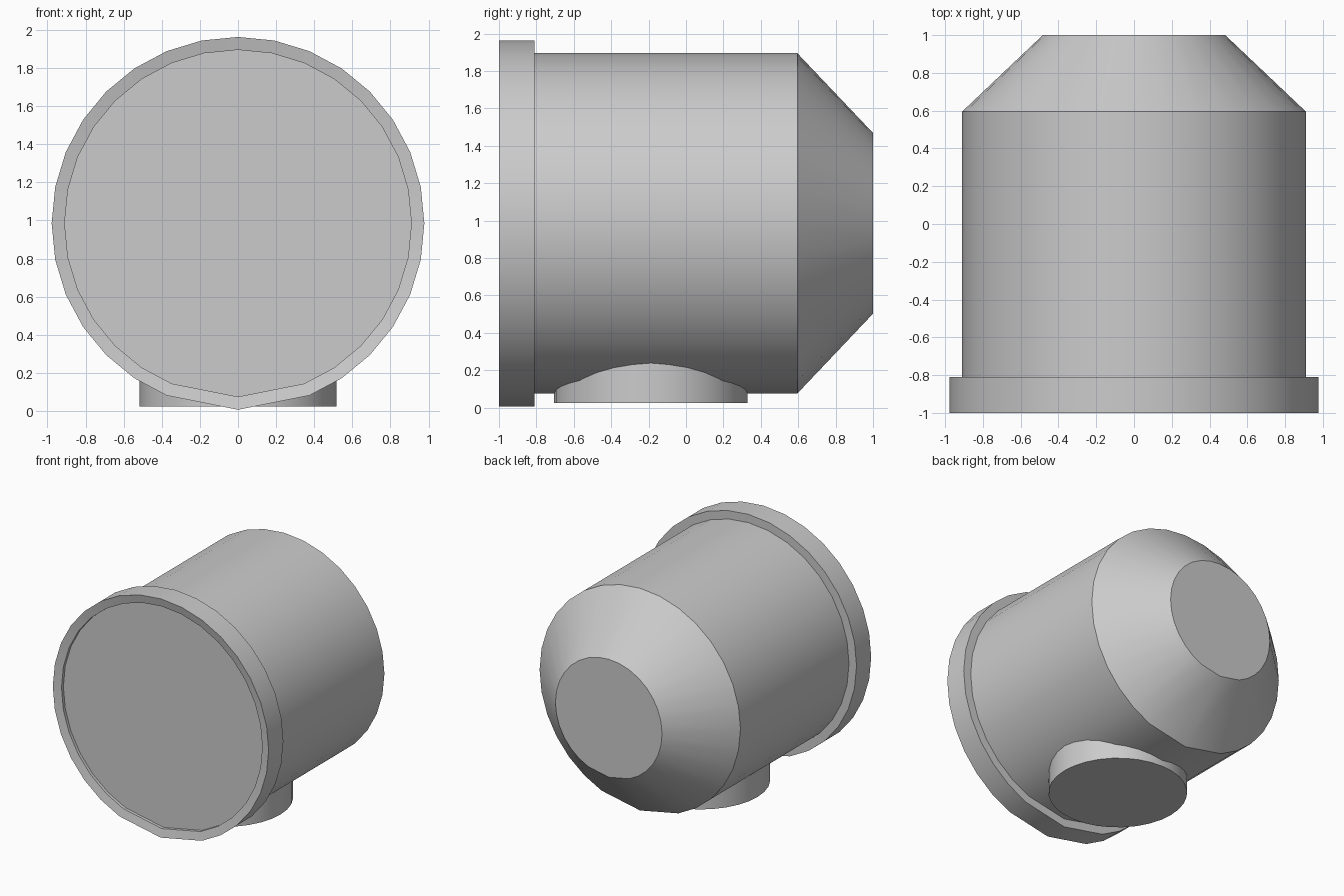
import bpy
import bmesh
from math import sin, cos, pi, radians
from mathutils import Matrix, Vector

cube = bpy.data.objects.get("Cube")
if cube:
    bpy.data.objects.remove(cube, do_unlink=True)

SIDES = 32
AXIS_Z = 0.985

grey = bpy.data.materials.new("plain grey")
grey.use_nodes = True
colour = (0.6, 0.6, 0.6, 1)
grey.diffuse_color = colour
grey.node_tree.nodes["Principled BSDF"].inputs["Base Color"].default_value = colour


def finish(name, bm):
    bmesh.ops.recalc_face_normals(bm, faces=bm.faces)
    mesh = bpy.data.meshes.new(name)
    bm.to_mesh(mesh)
    bm.free()
    mesh.materials.append(grey)
    obj = bpy.data.objects.new(name, mesh)
    bpy.context.collection.objects.link(obj)
    bpy.ops.object.select_all(action="DESELECT")
    obj.select_set(True)
    bpy.context.view_layer.objects.active = obj
    bpy.ops.object.shade_smooth_by_angle(angle=radians(30))
    return obj


def lathe(name, profile, closed):
    """Turn (radius, y) points about the long axis; cap the ends or close the loop."""
    bm = bmesh.new()
    # The underside has a pointed keel: its two neighbouring corners are left out
    skipped = (SIDES // 2 - 1, SIDES // 2 + 1)
    angles = [2 * pi * i / SIDES for i in range(SIDES) if i not in skipped]
    rings = [[bm.verts.new((r * sin(a), y, AXIS_Z + r * cos(a))) for a in angles]
             for r, y in profile]
    pairs = list(zip(rings, rings[1:]))
    if closed:
        pairs.append((rings[-1], rings[0]))
    else:
        bm.faces.new(rings[0])
        bm.faces.new(rings[-1])
    n = len(angles)
    for a, b in pairs:
        for i in range(n):
            j = (i + 1) % n
            bm.faces.new((a[i], a[j], b[j], b[i]))
    return finish(name, bm)


# Main drum with a slightly recessed front and a tapered back
lathe("drum_body", [(0.91, -0.96), (0.91, 0.595), (0.483, 1.0)], False)

# Raised collar around the front
lathe("front_rim", [(0.91, -0.985), (0.978, -1.0), (0.978, -0.81), (0.91, -0.81)], True)

# Round stub under the drum
bottom, top = 0.025, 0.3
bm = bmesh.new()
bmesh.ops.create_cone(bm, cap_ends=True, segments=SIDES, radius1=0.517, radius2=0.517,
                      depth=top - bottom,
                      matrix=Matrix.Translation(Vector((0, -0.188, (top + bottom) / 2))))
finish("bottom_stub", bm)
